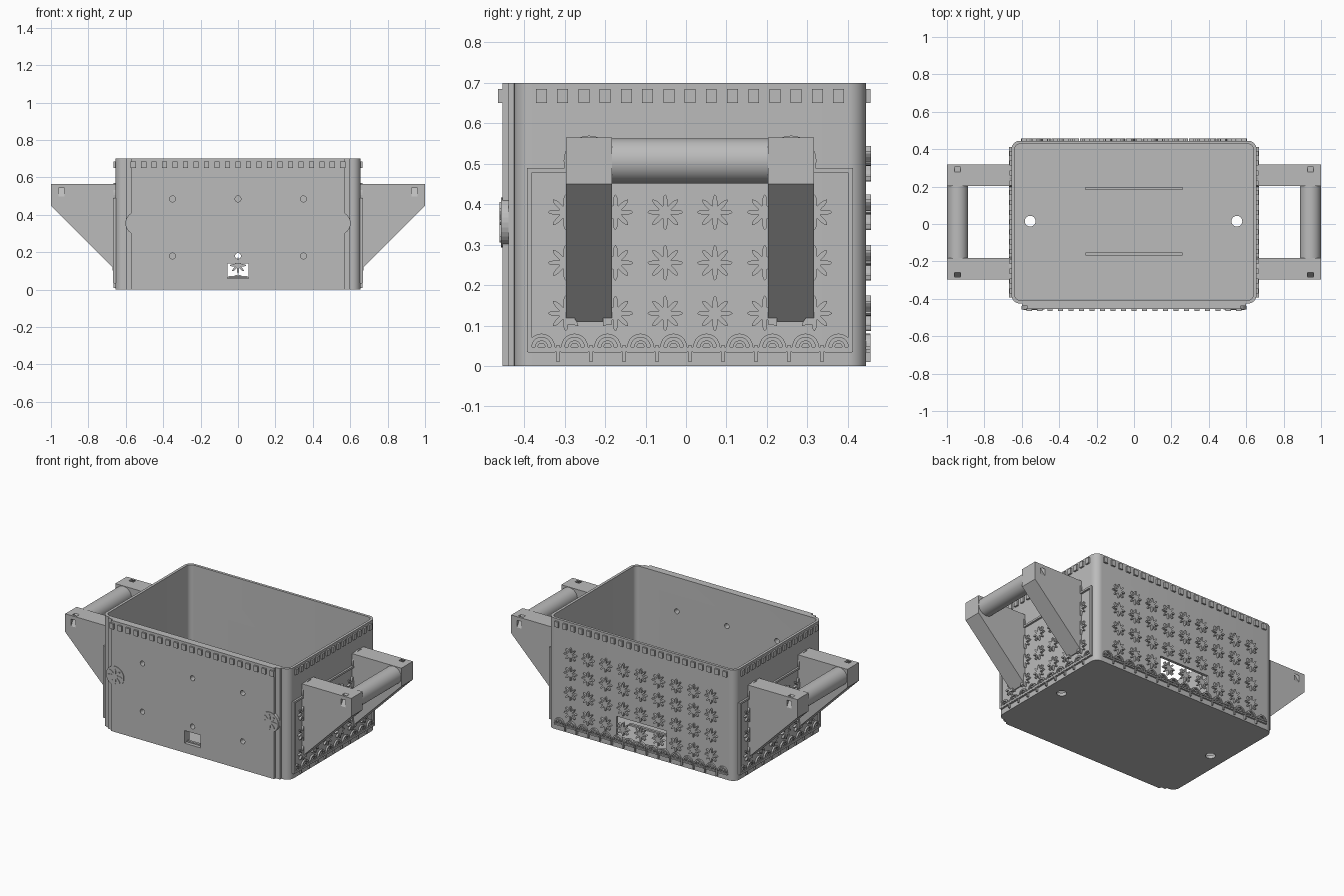
import bpy, bmesh, math
from mathutils import Matrix, Vector

cube = bpy.data.objects.get("Cube")
if cube:
    bpy.data.objects.remove(cube)

grey = bpy.data.materials.new("plain grey")
grey.use_nodes = True
grey.diffuse_color = (0.5, 0.5, 0.5, 1)
grey.node_tree.nodes["Principled BSDF"].inputs["Base Color"].default_value = (0.5, 0.5, 0.5, 1)

# Main dimensions
HX, Y0, Y1, H = 0.655, -0.425, 0.445, 0.70
YM = (Y0 + Y1) / 2
PLATE = -0.454


# Local frames: u across, v up, w outward from a wall
def frame(u, v, w, origin):
    m = Matrix((u, v, w)).transposed().to_4x4()
    m.translation = Vector(origin)
    return m


UP = (0, 0, 1)
FRONT = frame((1, 0, 0), UP, (0, -1, 0), (0, PLATE, 0))
BACK = frame((-1, 0, 0), UP, (0, 1, 0), (0, Y1, 0))
LEFT = frame((0, 1, 0), UP, (1, 0, 0), (HX, YM, 0))
RIGHT = frame((0, -1, 0), UP, (-1, 0, 0), (-HX, YM, 0))
FLOOR = Matrix.Identity(4)


# Outlines
def rect(u0, u1, v0, v1):
    return [(u0, v0), (u1, v0), (u1, v1), (u0, v1)]


def circle(u, v, r, n=24):
    return [(u + r * math.cos(i * math.tau / n), v + r * math.sin(i * math.tau / n)) for i in range(n)]


def flower(u, v, r, petals=8, n=64):
    pts = []
    for i in range(n):
        a = math.tau * i / n
        d = r * (0.68 + 0.32 * math.cos(petals * a))
        pts.append((u + d * math.cos(a), v + d * math.sin(a)))
    return pts


def arch(u, v, outer, inner, n=10):
    arcs = [math.pi * i / n for i in range(n + 1)]
    out = [(u + outer * math.cos(a), v + outer * math.sin(a)) for a in arcs]
    return out + [(u + inner * math.cos(a), v + inner * math.sin(a)) for a in reversed(arcs)]


def rounded(x0, x1, y0, y1, r, n=8):
    pts = []
    corners = [(x1 - r, y1 - r), (x0 + r, y1 - r), (x0 + r, y0 + r), (x1 - r, y0 + r)]
    for k, (cx, cy) in enumerate(corners):
        for i in range(n + 1):
            a = math.pi / 2 * (k + i / n)
            pts.append((cx + r * math.cos(a), cy + r * math.sin(a)))
    return pts


# Extrude every outline into one object
def prisms(name, outlines, mat, w0, w1, smooth=False):
    bm = bmesh.new()
    for pts in outlines:
        low = [bm.verts.new(mat @ Vector((u, v, w0))) for u, v in pts]
        top = [bm.verts.new(mat @ Vector((u, v, w1))) for u, v in pts]
        bm.faces.new(low[::-1])
        bm.faces.new(top)
        for i in range(len(pts)):
            j = (i + 1) % len(pts)
            bm.faces.new((low[i], low[j], top[j], top[i]))
    bmesh.ops.recalc_face_normals(bm, faces=bm.faces)
    me = bpy.data.meshes.new(name)
    bm.to_mesh(me)
    bm.free()
    me.materials.append(grey)
    ob = bpy.data.objects.new(name, me)
    bpy.context.collection.objects.link(ob)
    if smooth:
        smooth_edges(ob)
    return ob


def activate(ob):
    bpy.ops.object.select_all(action='DESELECT')
    ob.select_set(True)
    bpy.context.view_layer.objects.active = ob


def smooth_edges(ob):
    activate(ob)
    bpy.ops.object.shade_smooth_by_angle(angle=math.radians(30))


def cut(ob, cutter, keep=False):
    activate(ob)
    mod = ob.modifiers.new("cut", 'BOOLEAN')
    mod.operation, mod.solver, mod.object = 'DIFFERENCE', 'EXACT', cutter
    bpy.ops.object.modifier_apply(modifier=mod.name)
    if not keep:
        bpy.data.objects.remove(cutter)


# Open box with rounded corners, drain holes and windows
box = prisms("box", [rounded(-HX, HX, Y0, Y1, 0.045)], FLOOR, 0, H)
wall = 0.017
cut(box, prisms("cavity_cutter", [rounded(-HX + wall, HX - wall, Y0 + wall, Y1 - wall, 0.03)], FLOOR, 0.02, 1))
cut(box, prisms("drain_cutter", [circle(x, 0.015, 0.029) for x in (-0.555, 0.55)], FLOOR, -0.1, 0.1))
cut(box, prisms("back_window_cutter", [rect(-0.175, 0.175, 0.065, 0.195)], BACK, -0.05, 0.05))

# Front plate in two steps, pierced together with the box
backing = prisms("front_backing", [rect(-0.6, 0.6, 0, H)], FRONT, -0.032, -0.015)
plate = prisms("front_plate", [rect(-0.57, 0.57, 0, H)], FRONT, -0.015, 0)
holes = [circle(x, z, 0.016, 16) for x in (-0.35, 0, 0.35) for z in (0.18, 0.485)]
holes.append(rect(-0.055, 0.055, 0.06, 0.14))
piercer = prisms("front_cutter", holes, FRONT, -0.1, 0.1)
for ob in (box, backing, plate):
    cut(ob, piercer, keep=True)
bpy.data.objects.remove(piercer)
smooth_edges(box)
prisms("window_sill_bar", [rect(-0.05, 0.05, 0.064, 0.072)], FRONT, -0.03, -0.015)

# Floor ribs
prisms("floor_ribs", [rect(-0.26, 0.26, y - 0.008, y + 0.008) for y in (-0.16, 0.19)], FLOOR, 0.01, 0.03)

# Front medallions
for side, x in (("right", -0.54), ("left", 0.54)):
    prisms(side + "_medallion", [circle(x, 0.355, 0.062, 32)], FRONT, -0.015, 0.004)
    prisms(side + "_medallion_flower", [flower(x, 0.355, 0.05)], FRONT, 0.003, 0.007)


# Row of square teeth under the rim
def teeth(name, mat, count, step):
    us = [(i - (count - 1) / 2) * step for i in range(count)]
    prisms(name, [rect(u - 0.0135, u + 0.0135, 0.65, 0.685) for u in us], mat, -0.005, 0.011)


# Row of arches with stems along the foot
def arcade(name, mat, count, step=0.0816):
    us = [(i - (count - 1) / 2) * step for i in range(count)]
    parts = [arch(u, 0.047, 0.033, 0.024) for u in us]
    parts += [arch(u, 0.047, 0.016, 0.009) for u in us]
    parts += [rect(u - 0.033, u + 0.033, 0.033, 0.042) for u in us]
    parts += [rect(u + step / 2 - 0.004, u + step / 2 + 0.004, 0.01, 0.052) for u in us[:-1]]
    prisms(name, parts, mat, -0.005, 0.011)


def flowers(name, mat, cols, zs, step=0.123):
    us = [(i - (cols - 1) / 2) * step for i in range(cols)]
    prisms(name, [flower(u, z, 0.044) for u in us for z in zs], mat, -0.004, 0.013)


teeth("front_teeth", FRONT, 21, 0.056)
teeth("back_teeth", BACK, 22, 0.056)
arcade("back_arcade", BACK, 15)
flowers("back_flowers", BACK, 9, (0.13, 0.255, 0.38, 0.5))

# Decorated ends with handles
for side, mat, s in (("left", LEFT, 1), ("right", RIGHT, -1)):
    teeth(side + "_teeth", mat, 15, 0.0525)
    arcade(side + "_arcade", mat, 10)
    flowers(side + "_flowers", mat, 6, (0.13, 0.255, 0.38))
    a, b, t = 0.403, 0.391, 0.49
    border = [rect(-a, -b, 0.035, t), rect(b, a, 0.035, t),
              rect(-b, b, t - 0.012, t), rect(-b, b, 0.035, 0.047)]
    prisms(side + "_border", border, mat, -0.004, 0.012)
    prisms(side + "_handle_discs", [circle(s * (y - YM), 0.507, 0.0625, 32) for y in (-0.24, 0.26)],
           mat, -0.004, 0.01)

    # Triangular brackets, each with a slanted slot near its tip
    profile = [(HX - 0.005, 0.11), (HX + 0.005, 0.11), (1, 0.45), (1, 0.565), (HX - 0.005, 0.565)]
    ends = frame((s, 0, 0), UP, (0, 1, 0), (0, 0, 0))
    for end, y, out in (("front", -0.24, -1), ("back", 0.26, 1)):
        bracket = prisms(f"{side}_{end}_bracket", [profile], ends, y - 0.057, y + 0.057)
        slot = [(y + out * 0.01, 0.58), (y + out * 0.035, 0.58),
                (y + out * 0.07, 0.52), (y + out * 0.07, 0.475)]
        across = frame((0, 1, 0), UP, (1, 0, 0), (s * 0.943, 0, 0))
        cut(bracket, prisms("slot_cutter", [slot], across, -0.016, 0.016))
        prisms(f"{side}_{end}_bracket_feet",
               [rect(s * (y + d - YM) - 0.011, s * (y + d - YM) + 0.011, 0.103, 0.118) for d in (-0.046, 0.046)],
               mat, -0.004, 0.016)

    # Round grip between the brackets
    prisms(side + "_grip", [circle(0.943, 0.507, 0.056, 40)], ends, -0.19, 0.21, smooth=True)
